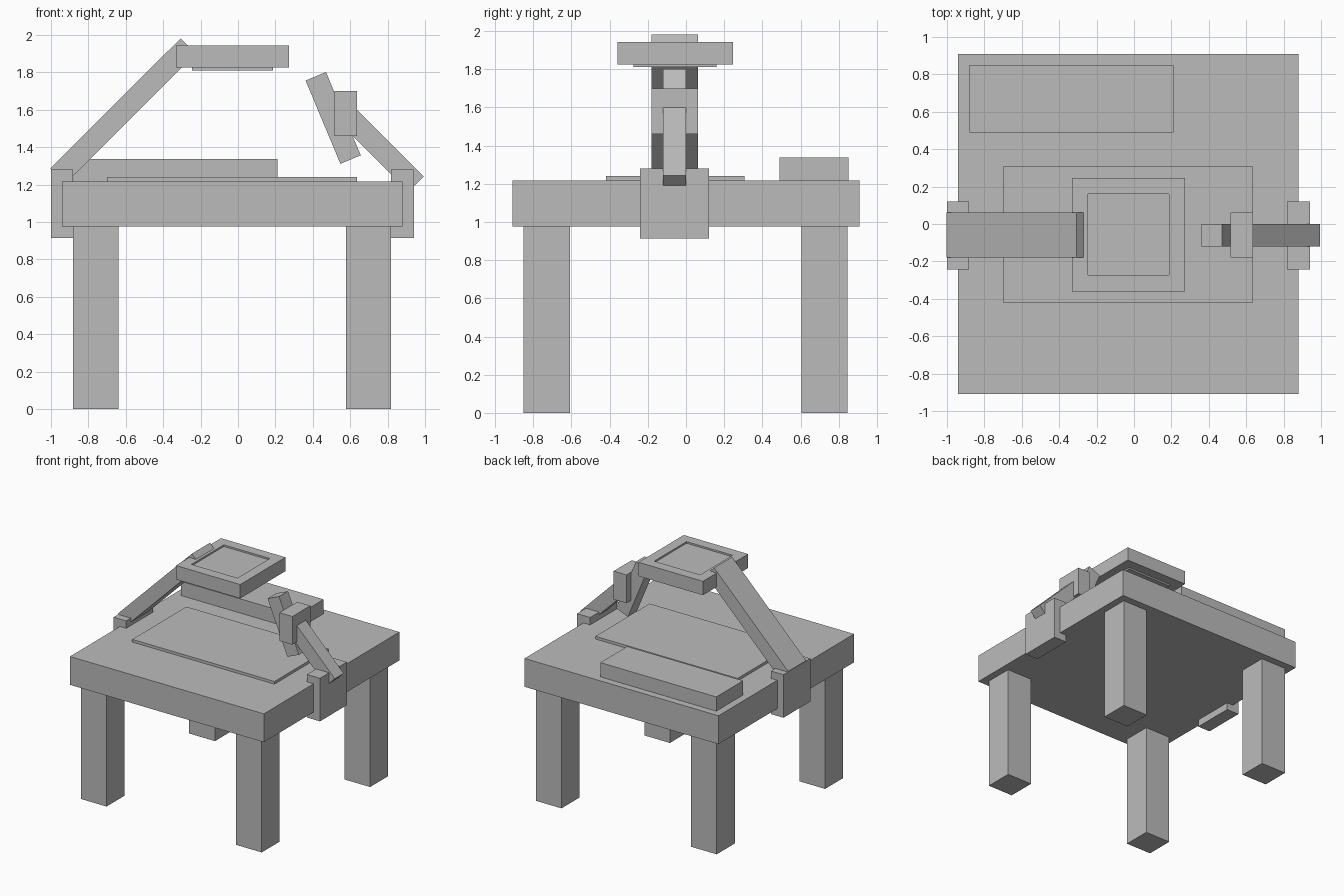
import bpy, bmesh, math
from mathutils import Vector

cube = bpy.data.objects.get("Cube")
if cube:
    bpy.data.objects.remove(cube, do_unlink=True)

# One flat grey for the whole model
grey = bpy.data.materials.new("plain grey")
grey.use_nodes = True
colour = (0.5, 0.5, 0.5, 1)
grey.diffuse_color = colour
grey.node_tree.nodes["Principled BSDF"].inputs["Base Color"].default_value = colour


def block(name, size, centre, tilt=0, detail=None):
    """A box of the given size, turned about y by tilt."""
    bm = bmesh.new()
    bmesh.ops.create_cube(bm, size=1)
    bmesh.ops.scale(bm, vec=size, verts=bm.verts)
    if detail:
        detail(bm)
    mesh = bpy.data.meshes.new(name)
    bm.to_mesh(mesh)
    bm.free()
    mesh.materials.append(grey)
    obj = bpy.data.objects.new(name, mesh)
    obj.location = centre
    obj.rotation_euler.y = tilt
    bpy.context.collection.objects.link(obj)
    return obj


def box(name, x, y, z, detail=None):
    """An upright box between low and high limits on each axis."""
    spans = (x, y, z)
    return block(name, [b - a for a, b in spans], [(a + b) / 2 for a, b in spans], detail=detail)


def bar(name, start, end, thickness, y):
    """A square-ended bar between two (x, z) points."""
    dx, dz = end[0] - start[0], end[1] - start[1]
    centre = ((start[0] + end[0]) / 2, (y[0] + y[1]) / 2, (start[1] + end[1]) / 2)
    return block(name, (thickness, y[1] - y[0], math.hypot(dx, dz)), centre, math.atan2(dx, dz))


# Table
TOP = 1.217
box("table_top", (-0.942, 0.88), (-0.91, 0.91), (0.976, TOP))
for side, x in (("right", (-0.882, -0.64)), ("left", (0.577, 0.818))):
    for end, y in (("front", (-0.85, -0.608)), ("back", (0.605, 0.847))):
        box(f"{end}_{side}_leg", x, y, (0, 0.976))

# Things lying on the table
box("work_mat", (-0.70, 0.637), (-0.42, 0.307), (TOP, 1.24))
box("storage_box", (-0.88, 0.21), (0.49, 0.85), (TOP, 1.338))

# Edge clamps
for side, x in (("right", (-1.0, -0.882)), ("left", (0.817, 0.94))):
    box(f"{side}_clamp", x, (-0.242, 0.12), (0.914, 1.28))


# Lamp head: panel sunk into the top and raised out of the underside
def panels(bm):
    faces = [f for f in bm.faces if abs(f.normal.z) > 0.9]
    for f in faces:
        bmesh.ops.inset_region(bm, faces=[f], thickness=0.122)
        wall = bmesh.ops.extrude_discrete_faces(bm, faces=[f])["faces"][0]
        bmesh.ops.translate(bm, vec=Vector((0, 0, -0.014)), verts=wall.verts)


box("lamp_head", (-0.332, 0.273), (-0.36, 0.247), (1.825, 1.943), panels)
bar("lamp_arm", (-0.963, 1.246), (-0.267, 1.941), 0.114, (-0.18, 0.062))

# Tool holder on the other side
WIDE, NARROW = (-0.18, 0.062), (-0.12, 0)
bar("holder_arm", (0.953, 1.203), (0.575, 1.581), 0.115, NARROW)
box("holder_grip", (0.516, 0.637), WIDE, (1.46, 1.70))
bar("held_tool", (0.602, 1.334), (0.416, 1.779), 0.118, NARROW)
